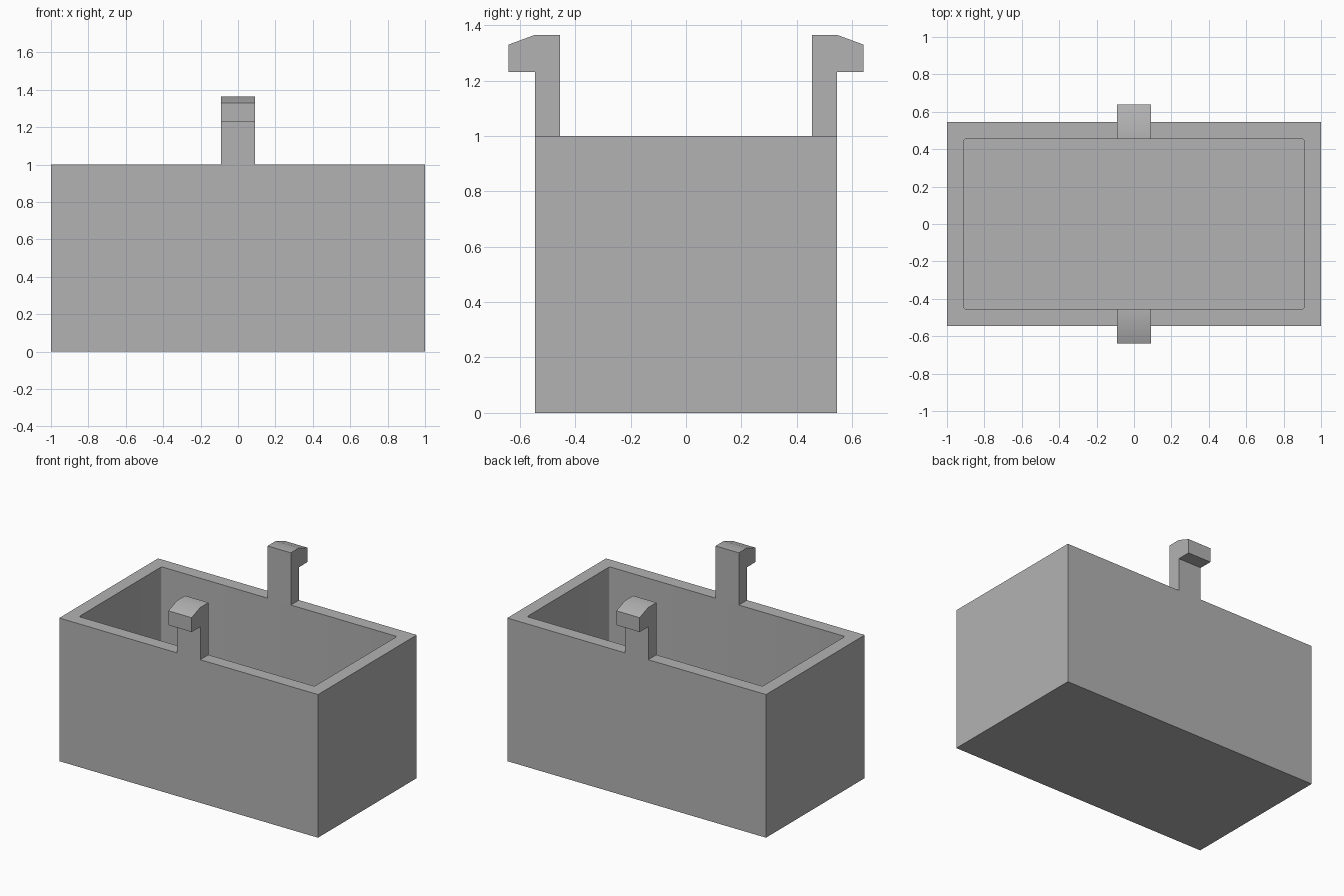
import bpy
import bmesh

cube = bpy.data.objects.get("Cube")
if cube:
    bpy.data.objects.remove(cube, do_unlink=True)

WALL = 0.09
HALF_DEPTH = 0.545
RIM = 1.0

grey = bpy.data.materials.new("plain grey")
grey.use_nodes = True
colour = (0.45, 0.45, 0.45, 1)
grey.diffuse_color = colour
grey.node_tree.nodes["Principled BSDF"].inputs["Base Color"].default_value = colour


def add_object(name, bm):
    bmesh.ops.recalc_face_normals(bm, faces=bm.faces[:])
    mesh = bpy.data.meshes.new(name)
    bm.to_mesh(mesh)
    bm.free()
    mesh.materials.append(grey)
    obj = bpy.data.objects.new(name, mesh)
    bpy.context.collection.objects.link(obj)
    return obj


def block(name, half_x, half_y, bottom, top, corner=0):
    """Box between two heights, with optional rounded upright corners."""
    bm = bmesh.new()
    bmesh.ops.create_cube(bm, size=2)
    for v in bm.verts:
        v.co = (v.co.x * half_x, v.co.y * half_y, top if v.co.z > 0 else bottom)
    if corner:
        upright = [e for e in bm.edges
                   if abs(e.verts[0].co.z - e.verts[1].co.z) > 0.1]
        bmesh.ops.bevel(bm, geom=upright, offset=corner, segments=4,
                        profile=0.5, affect='EDGES')
    return add_object(name, bm)


def hook(name, side):
    """Upright clip whose sloped head overhangs the outer wall."""
    inner, outer, tip = HALF_DEPTH - WALL, HALF_DEPTH, 0.64
    profile = [(inner, RIM), (outer, RIM), (outer, 1.23), (tip, 1.23),
               (tip, 1.33), (outer, 1.365), (inner, 1.365)]
    bm = bmesh.new()
    face = bm.faces.new([bm.verts.new((-WALL, side * y, z)) for y, z in profile])
    result = bmesh.ops.extrude_face_region(bm, geom=[face])
    moved = [g for g in result["geom"] if isinstance(g, bmesh.types.BMVert)]
    bmesh.ops.translate(bm, verts=moved, vec=(2 * WALL, 0, 0))
    return add_object(name, bm)


# Open box with a hollow interior
box = block("open_box", 1, HALF_DEPTH, 0, RIM)
cutter = block("cavity_cutter", 1 - WALL, HALF_DEPTH - WALL, WALL, RIM + 0.2, 0.012)
cutter.hide_render = True
cut = box.modifiers.new("cavity", 'BOOLEAN')
cut.operation = 'DIFFERENCE'
cut.solver = 'EXACT'
cut.object = cutter
bpy.context.view_layer.objects.active = box
bpy.ops.object.modifier_apply(modifier=cut.name)
bpy.data.objects.remove(cutter, do_unlink=True)

# Matching clips on the front and back rims
parts = [box, hook("front_hook", -1), hook("back_hook", 1)]

for obj in bpy.context.selected_objects:
    obj.select_set(False)
for obj in parts:
    obj.select_set(True)
bpy.context.view_layer.objects.active = box
bpy.ops.object.shade_smooth_by_angle()
